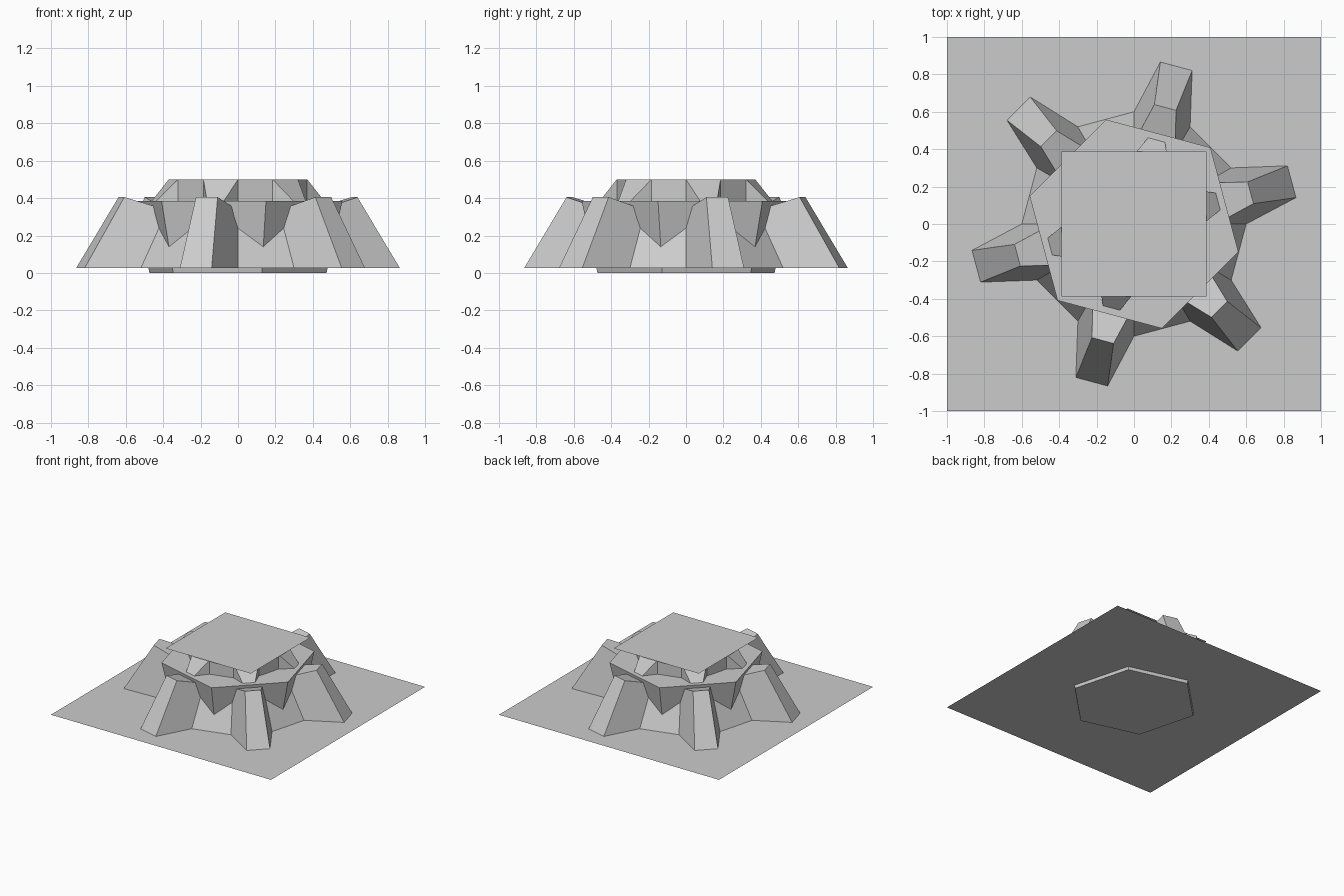
import bpy, math

if "Cube" in bpy.data.objects:
    bpy.data.objects.remove(bpy.data.objects["Cube"])

grey = bpy.data.materials.new("stone_grey")
grey.diffuse_color = (0.6, 0.6, 0.6, 1)
grey.use_nodes = True
grey.node_tree.nodes["Principled BSDF"].inputs["Base Color"].default_value = grey.diffuse_color


def add_mesh(name, verts, faces):
    mesh = bpy.data.meshes.new(name)
    mesh.from_pydata(verts, [], faces)
    mesh.materials.append(grey)
    obj = bpy.data.objects.new(name, mesh)
    bpy.context.collection.objects.link(obj)
    return obj


def polar(radius, degrees, z):
    a = math.radians(degrees)
    return (radius * math.cos(a), radius * math.sin(a), z)


def square(name, half, z):
    """Thin square sheet."""
    add_mesh(name, [(-half, -half, z), (half, -half, z), (half, half, z), (-half, half, z)],
             [(0, 1, 2, 3)])


def spurred_ring(name, low, high, foot, shoulder=None):
    """Twelve-sided wall with a spur on every other side.
    low/high: (radius, z) of the wall; foot/shoulder: (reach, half width, z) of the spur."""
    verts, faces = [], []

    def add(p):
        verts.append(p)
        return len(verts) - 1

    b = [add(polar(low[0], 30 * i, low[1])) for i in range(12)]
    t = [add(polar(high[0], 30 * i, high[1])) for i in range(12)]

    def pair(spec, degrees):
        reach, half, z = spec
        radius, spread = math.hypot(reach, half), math.degrees(math.atan2(half, reach))
        return [add(polar(radius, degrees + s * spread, z)) for s in (-1, 1)]

    for i in range(12):
        j = (i + 1) % 12
        if i % 2:                                   # plain wall between spurs
            faces.append((b[i], b[j], t[j], t[i]))
            continue
        f0, f1 = pair(foot, 30 * i + 15)
        if shoulder:                                # spur with its own top
            s0, s1 = pair(shoulder, 30 * i + 15)
            faces += [(b[i], f0, s0, t[i]), (f0, f1, s1, s0),
                      (f1, b[j], t[j], s1), (t[i], s0, s1, t[j])]
        else:                                       # spur rising straight to the wall top
            faces += [(b[i], f0, t[i]), (f0, f1, t[j], t[i]), (f1, b[j], t[j])]
    add_mesh(name, verts, faces)


# Ground sheet
square("ground_sheet", 1.0, 0.025)

# Flaring hexagonal core, its foot just below the ground sheet
rings = [polar(r, 45 + 60 * k, z) for r, z in ((0.49, 0.0), (0.578, 0.385)) for k in range(6)]
sides = [(k, (k + 1) % 6, 6 + (k + 1) % 6, 6 + k) for k in range(6)]
add_mesh("hexagonal_core", rings, sides + [tuple(range(5, -1, -1)), tuple(range(6, 12))])

# Sloping outer wall with six large buttresses
spurred_ring("buttressed_wall", (0.60, 0.025), (0.438, 0.336),
             (0.873, 0.088, 0.025), (0.645, 0.06, 0.405))

# Upper collar with six small buttresses
spurred_ring("upper_collar", (0.37, 0.385), (0.37, 0.5), (0.465, 0.047, 0.385))

# Square cap
square("square_cap", 0.387, 0.5)
